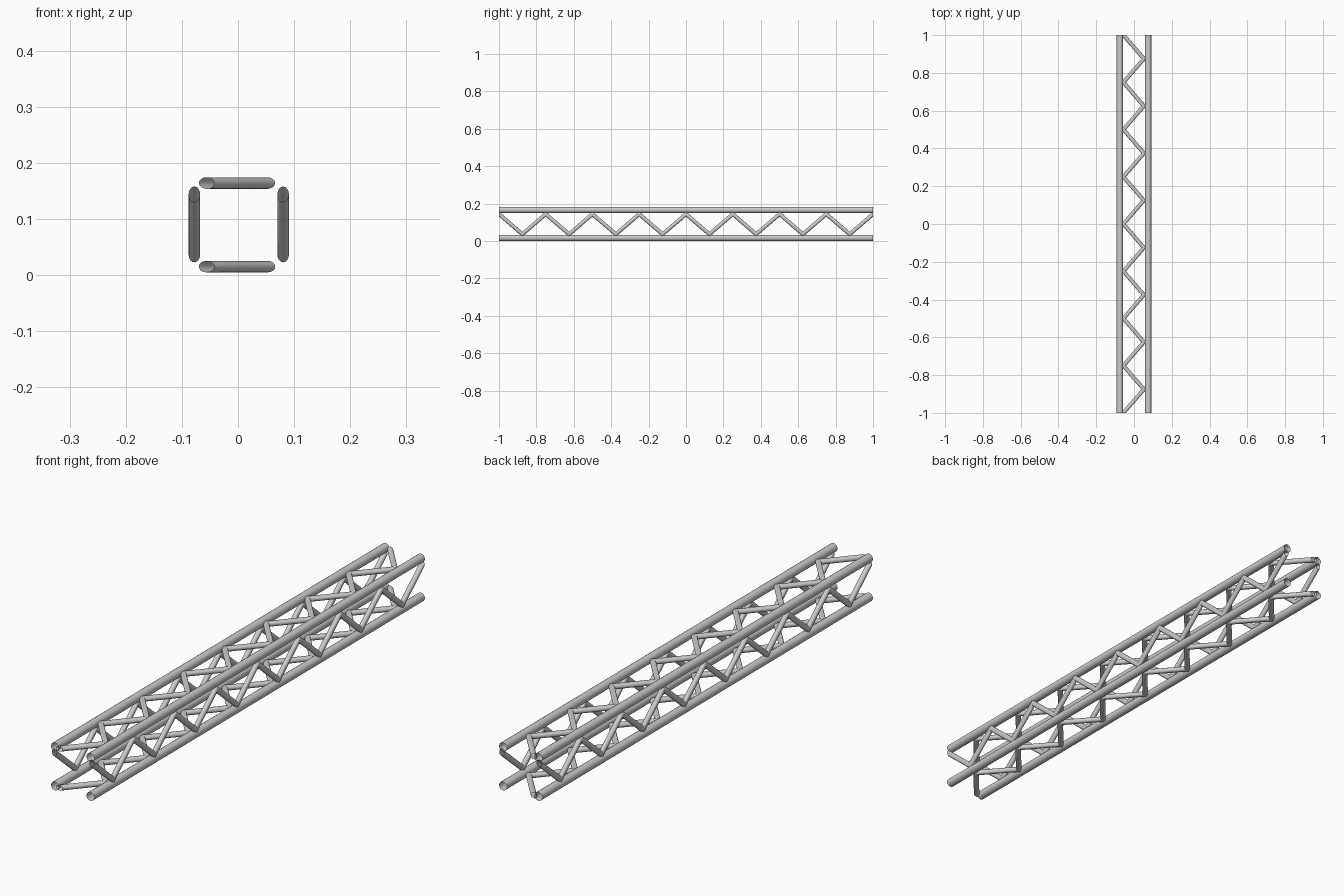
import bpy, bmesh, math

if "Cube" in bpy.data.objects:
    bpy.data.objects.remove(bpy.data.objects["Cube"])

LENGTH = 2.0
CHORD_R = 0.0165
SIDES = 16


def tube(name, rings, closed_profile=SIDES):
    """Open tube skinned through a list of point rings."""
    bm = bmesh.new()
    loops = [[bm.verts.new(p) for p in ring] for ring in rings]
    for a, b in zip(loops, loops[1:]):
        for i in range(closed_profile):
            j = (i + 1) % closed_profile
            bm.faces.new((a[i], a[j], b[j], b[i]))
    bmesh.ops.recalc_face_normals(bm, faces=bm.faces)
    mesh = bpy.data.meshes.new(name)
    bm.to_mesh(mesh)
    bm.free()
    obj = bpy.data.objects.new(name, mesh)
    bpy.context.collection.objects.link(obj)
    bpy.ops.object.select_all(action='DESELECT')
    obj.select_set(True)
    bpy.context.view_layer.objects.active = obj
    bpy.ops.object.shade_smooth_by_angle(angle=math.radians(35))
    # outward normals on the open tube
    mid = mesh.polygons[0]
    c = [sum(p[k] for r in rings[:2] for p in r) / (2 * closed_profile) for k in range(3)]
    if sum((mid.center[k] - c[k]) * mid.normal[k] for k in range(3)) < 0:
        mesh.flip_normals()
    return obj


def ring(x, y, z, rx, rz):
    angles = [2 * math.pi * i / SIDES for i in range(SIDES)]
    return [(x + rx * math.cos(t), y, z + rz * math.sin(t)) for t in angles]


# Four straight open-ended main tubes
for side, x in (("left", -0.075), ("right", 0.075)):
    for level, z in (("lower", CHORD_R), ("upper", 0.166)):
        tube(f"{level}_{side}_main_tube",
             [ring(x, y, z, CHORD_R, CHORD_R) for y in (-LENGTH / 2, LENGTH / 2)])

# Mitred zigzag bracing on each of the four faces
STEPS = 16
WIDE, THIN = 0.0138, 0.0103
ys = [-LENGTH / 2 + LENGTH * i / STEPS for i in range(STEPS + 1)]

for name, z in (("bottom_bracing", 0.015), ("top_bracing", 0.164)):
    tube(name, [ring(-0.056 if i % 2 == 0 else 0.0525, y, z, WIDE, THIN)
                for i, y in enumerate(ys)])

for name, x in (("left_bracing", -0.0777), ("right_bracing", 0.0805)):
    tube(name, [ring(x, y, 0.144 if i % 2 == 0 else 0.0365, THIN, WIDE)
                for i, y in enumerate(ys)])
